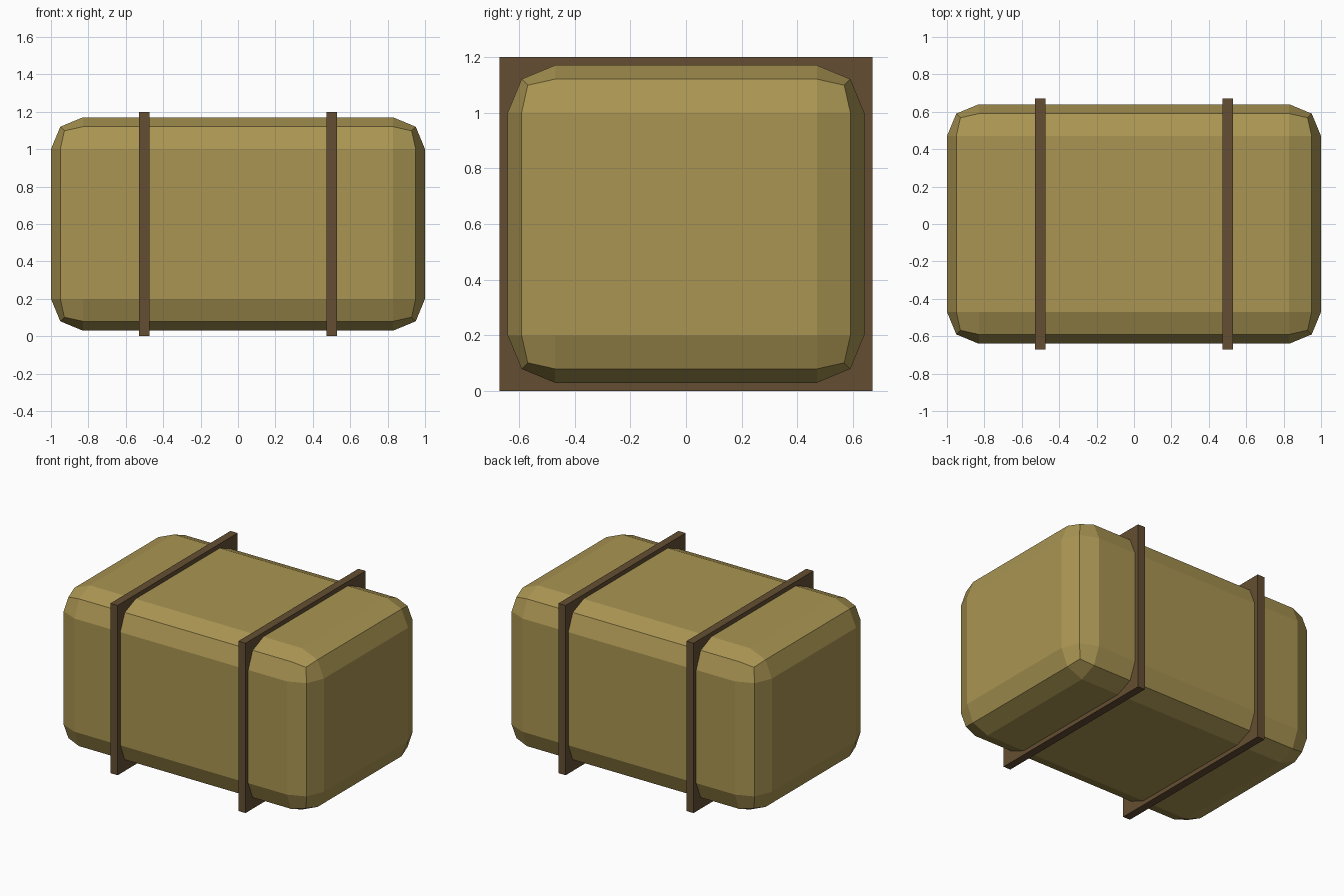
import bpy

if "Cube" in bpy.data.objects:
    bpy.data.objects.remove(bpy.data.objects["Cube"])


def material(name, color):
    m = bpy.data.materials.new(name)
    m.diffuse_color = (*color, 1)
    m.use_nodes = True
    m.node_tree.nodes["Principled BSDF"].inputs["Base Color"].default_value = m.diffuse_color
    return m


def box(name, center, size, mat):
    bpy.ops.mesh.primitive_cube_add(size=1, location=center)
    ob = bpy.context.object
    ob.name = name
    ob.scale = size
    bpy.ops.object.transform_apply(location=False, rotation=False, scale=True)
    ob.data.materials.append(mat)
    return ob


canvas = material("khaki canvas", (0.40, 0.30, 0.085))
leather = material("brown leather", (0.127, 0.076, 0.032))

# Padded bundle with rounded edges
bundle = box("bundle", (0, 0, 0.6), (2.0, 1.28, 1.14), canvas)
bevel = bundle.modifiers.new("rounding", 'BEVEL')
bevel.width = 0.17
bevel.segments = 2
bevel.limit_method = 'NONE'

# Two flat straps around the bundle
for side, x in (("left", -0.5), ("right", 0.5)):
    box(side + "_strap", (x, 0, 0.6), (0.056, 1.34, 1.2), leather)
